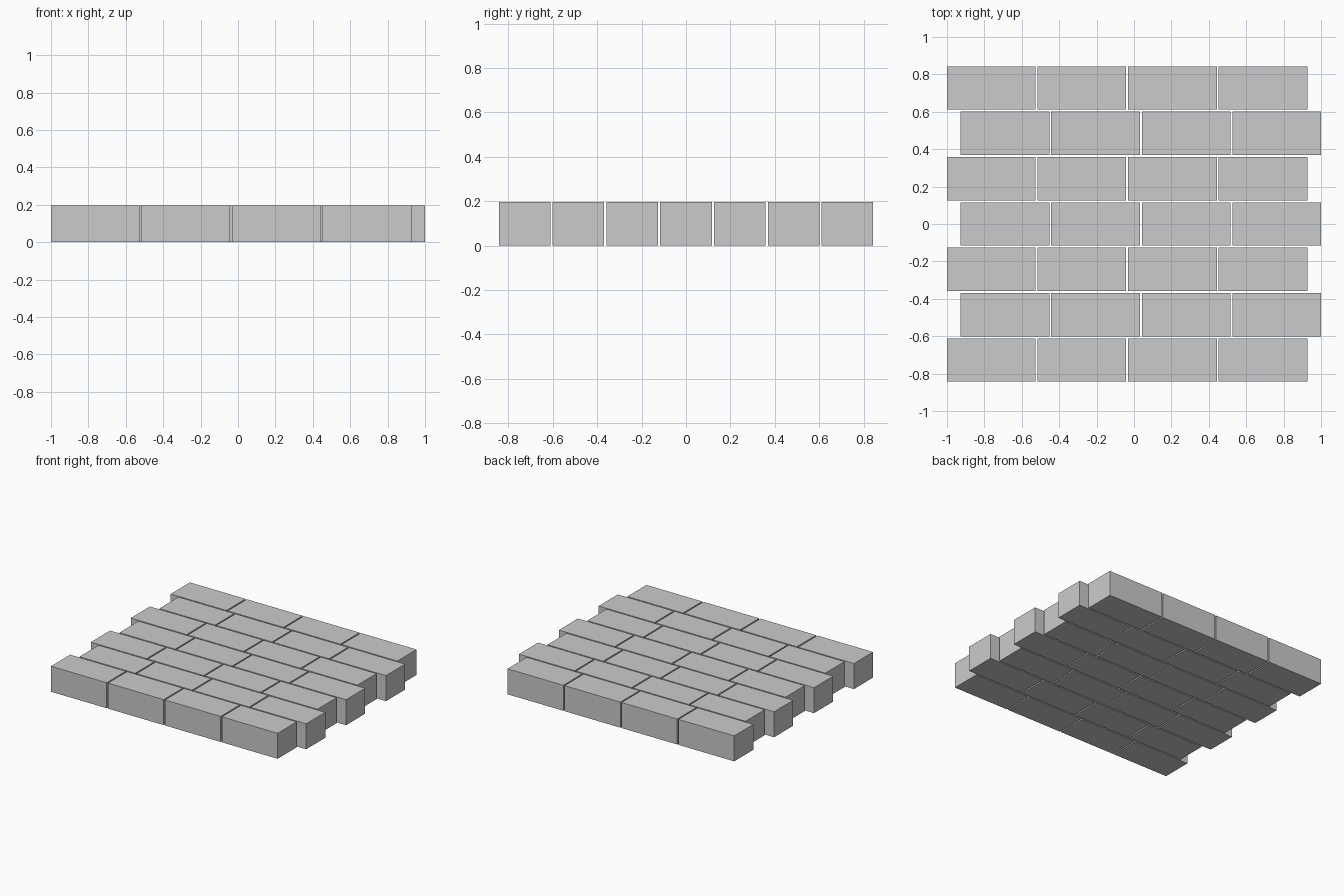
import bpy

if "Cube" in bpy.data.objects:
    bpy.data.objects.remove(bpy.data.objects["Cube"])

ROWS, COLS = 7, 4
LENGTH, WIDTH, HEIGHT = 0.474, 0.232, 0.196
GAP = 0.0103
SHIFT = 0.073  # sideways offset of alternate rows

row_length = COLS * LENGTH + (COLS - 1) * GAP
depth = ROWS * WIDTH + (ROWS - 1) * GAP


def brick(name, x, y):
    bpy.ops.mesh.primitive_cube_add(size=1, location=(x, y, HEIGHT / 2))
    obj = bpy.context.object
    obj.name = name
    obj.scale = (LENGTH, WIDTH, HEIGHT)
    bpy.ops.object.transform_apply(location=False, rotation=False, scale=True)


# Staggered paving courses: even rows start at the left, odd rows end at the right
for r in range(ROWS):
    left = -1.0 if r % 2 == 0 else 1.0 - row_length
    y = -depth / 2 + WIDTH / 2 + r * (WIDTH + GAP)
    for c in range(COLS):
        x = left + LENGTH / 2 + c * (LENGTH + GAP)
        brick(f"brick_row{r + 1}_{c + 1}", x, y)
